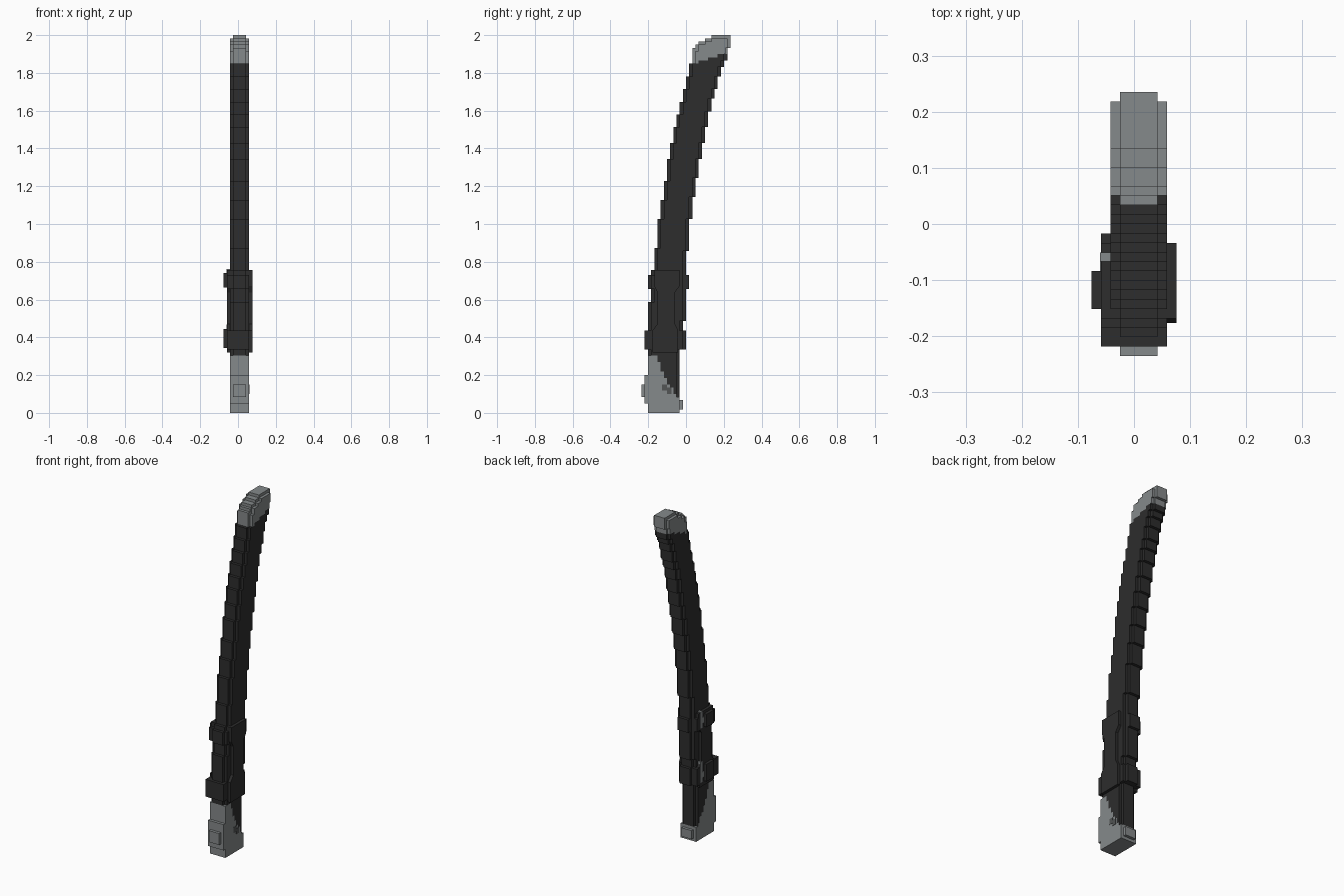
import bpy, bmesh

old = bpy.data.objects.get("Cube")
if old:
    bpy.data.objects.remove(old, do_unlink=True)

V = 2 / 119  # one block; all sizes below are in blocks


def material(name, rgb):
    m = bpy.data.materials.new(name)
    m.use_nodes = True
    m.diffuse_color = (*rgb, 1)
    b = m.node_tree.nodes["Principled BSDF"]
    b.inputs["Base Color"].default_value = (*rgb, 1)
    b.inputs["Roughness"].default_value = 0.8
    return m


DARK = material("black lacquer", (0.026, 0.026, 0.026))
METAL = material("grey metal", (0.235, 0.252, 0.256))
WORN = material("worn grey", (0.085, 0.09, 0.09))


def stairs(points, z_first):
    """Join (y, z) points with right-angled steps."""
    out = [points[0]]
    for p, q in zip(points, points[1:]):
        out += [(p[0], q[1]) if z_first else (q[0], p[1]), q]
    return out


def extrude(bm, profile, x0, x1):
    """Extrude a (y, z) outline between two x positions."""
    clean = []
    for p in profile:
        if not clean or p != clean[-1]:
            clean.append(p)
    if clean[0] == clean[-1]:
        clean.pop()
    verts = [bm.verts.new(((x0 - 4.5) * V, (y - 14) * V, z * V)) for y, z in clean]
    face = bm.faces.new(verts)
    ext = bmesh.ops.extrude_face_region(bm, geom=[face])
    moved = [g for g in ext["geom"] if isinstance(g, bmesh.types.BMVert)]
    bmesh.ops.translate(bm, vec=((x1 - x0) * V, 0, 0), verts=moved)


def part(name, mat, pieces):
    """Each piece is (x0, x1, outline)."""
    bm = bmesh.new()
    for x0, x1, outline in pieces:
        extrude(bm, outline, x0, x1)
    bmesh.ops.recalc_face_normals(bm, faces=bm.faces[:])
    me = bpy.data.meshes.new(name)
    bm.to_mesh(me)
    bm.free()
    me.materials.append(mat)
    ob = bpy.data.objects.new(name, me)
    bpy.context.collection.objects.link(ob)
    return ob


def box(x0, x1, y0, y1, z0, z1):
    return x0, x1, [(y0, z0), (y1, z0), (y1, z1), (y0, z1)]


# Curved sheath: height at which each edge steps back by one block
front_rows = [18, 35, 45, 52, 61, 67, 73, 80, 85, 90, 94, 98, 102, 106]
front = [(2 + i, z) for i, z in enumerate(front_rows)]
back_rows = [5, 20, 29, 51, 61, 68, 74, 80, 85, 90, 95, 99, 102, 106, 109, 111]
back = [(12 + i, z) for i, z in enumerate(back_rows)]
seam_top = [(16, 110), (18, 111), (21, 112), (24, 113), (27, 113)]
seam_base = [(12, 5), (11, 6), (10, 8), (9, 9), (8, 11), (7, 13), (6, 16), (5, 18)]


def sheath_outline(d):
    up = stairs([(y + d, z) for y, z in front] + [(15 + d, 110)], True)
    top = stairs([(min(max(y, 15 + d), 27 - d), z) for y, z in seam_top], False)
    down = stairs([(y - d, z) for y, z in reversed(back)], False)
    base = stairs([(min(y, 12 - d), z) for y, z in seam_base], False)
    return up + top + down + base + [(2 + d, 18)]


part("sheath", DARK, [(2, 8, sheath_outline(1)), (3, 7, sheath_outline(0))])


# Stepped metal end cap
def cap_outline(d):
    crest = [(16, 113), (17, 115), (18, 116), (20, 117), (22, 118), (25, 119)]
    top = stairs([(y + (d if y < 18 else 0), z - d) for y, z in crest], True)
    rear = [(28 - d, 119 - d), (28 - d, 115), (27 - d / 2, 115), (27 - d / 2, 113)]
    low = stairs([(min(max(y, 16 + d), 27 - d), z) for y, z in reversed(seam_top)], True)
    return top + rear + low


part("end_cap", METAL, [(2, 8, cap_outline(1)), (3, 7, cap_outline(0))])

# Metal mouth fitting with slanted upper edge, front knobs and rear lip
mouth = [(2, 0), (12, 0)] + stairs(seam_base, False) + [(2, 18)]
part("mouth_fitting", METAL, [
    (2, 8, mouth),
    box(2, 8, 1, 2, 3, 12),
    box(3, 7, 0, 1, 5, 9),
    box(3, 7, 12, 13, 1, 4),
])
part("mouth_wear", WORN, [
    box(7.8, 8.1, 6.5, 8, 7, 9),
    box(7.8, 8.1, 8, 9.5, 6, 8),
])

# Hanger plates on both sides, wider at the two bands
waisted = [(3.5, 19), (11.5, 19), (11.5, 26), (10.5, 28), (10.5, 38), (12, 40),
           (12, 45), (4, 45), (4, 40), (5, 38), (5, 28), (3.5, 26)]
part("left_hanger_plate", DARK, [(8, 9, waisted)])
part("right_hanger_plate", DARK, [(1, 2, waisted)])

# Bands wrapping the sheath, with a knot on the right side
for name, z0, z1, y0, y1 in (("lower", 20, 26, 1, 14), ("upper", 39, 43.5, 2, 15)):
    part(name + "_band", DARK, [
        box(1, 8, y0 + (1 if name == "upper" else 0), 13, z0, z1),
        box(3, 7, y0, y1, z0, z1),
    ])
    part(name + "_knot", DARK, [box(0, 1, 5, 9, z0 + 0.5, z1 + 0.5)])
    part(name + "_buckle", METAL, [
        box(0.9, 2, 10, 11, z0 + 0.5, z1 + 1.8),
        box(0.9, 1.5, 9, 10, z0 + 2, z0 + 4),
    ])
